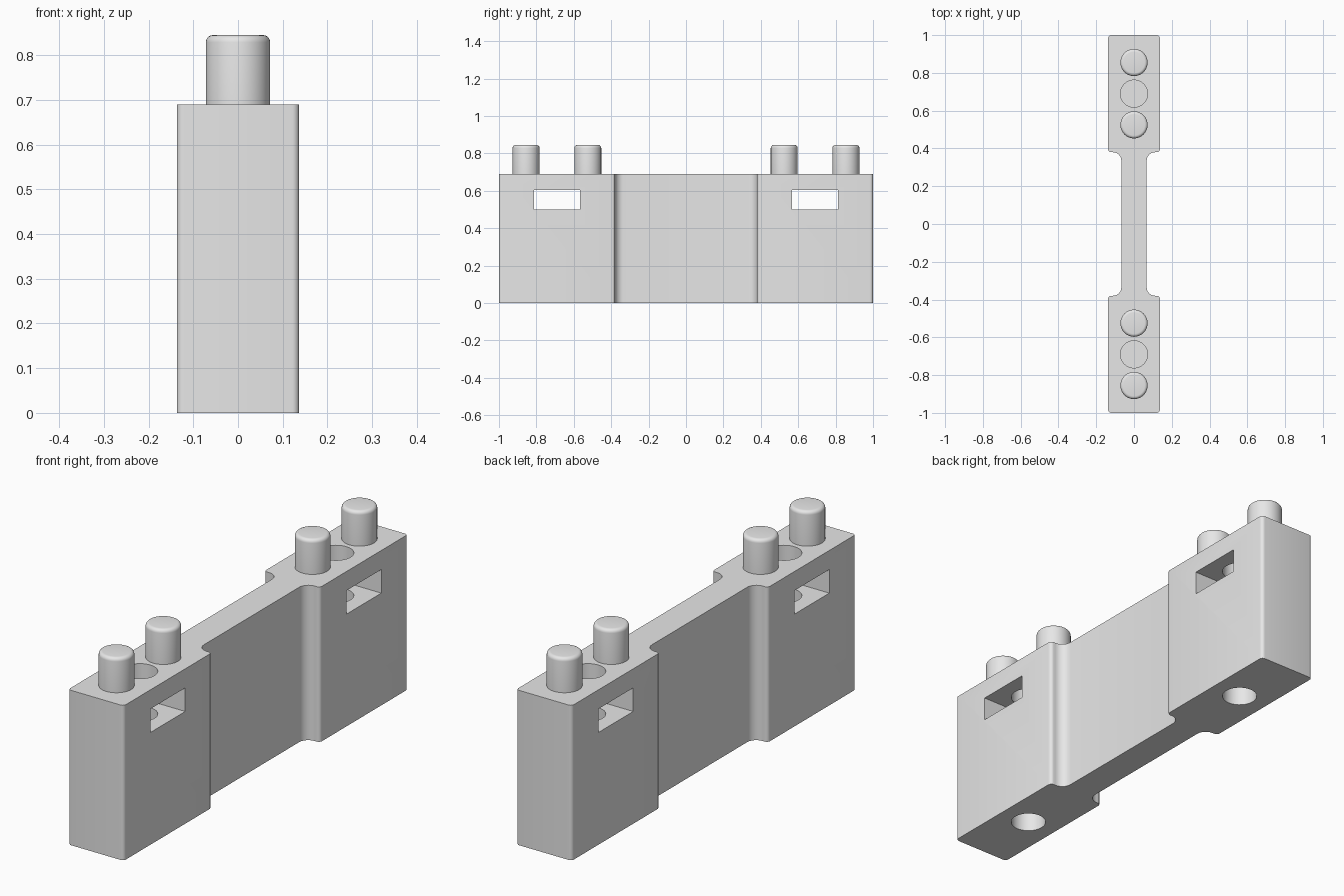
import bpy, bmesh
from math import cos, sin, radians

if "Cube" in bpy.data.objects:
    bpy.data.objects.remove(bpy.data.objects["Cube"], do_unlink=True)

# Main dimensions
HALF_W, WEB, SHOULDER, HEIGHT = 0.137, 0.067, 0.38, 0.69
CORNER, FILLET = 0.016, 0.045
PIN_R, PIN_TOP = 0.072, 0.845
HOLE_Y, PIN_OFFSET = 0.69, 0.165

grey = bpy.data.materials.new("light_grey")
grey.use_nodes = True
grey.diffuse_color = (0.8, 0.8, 0.8, 1)
grey.node_tree.nodes["Principled BSDF"].inputs["Base Color"].default_value = grey.diffuse_color


def finish(bm, name):
    bmesh.ops.recalc_face_normals(bm, faces=bm.faces)
    mesh = bpy.data.meshes.new(name)
    bm.to_mesh(mesh)
    bm.free()
    mesh.materials.append(grey)
    obj = bpy.data.objects.new(name, mesh)
    bpy.context.collection.objects.link(obj)
    return obj


def activate(obj):
    bpy.ops.object.select_all(action="DESELECT")
    obj.select_set(True)
    bpy.context.view_layer.objects.active = obj


def smooth(obj):
    activate(obj)
    bpy.ops.object.shade_smooth_by_angle(angle=radians(35))


def arc(cx, cy, r, start, end, steps=8):
    angles = [radians(start + (end - start) * i / steps) for i in range(steps + 1)]
    return [(cx + r * cos(a), cy + r * sin(a)) for a in angles]


def cylinder(name, y, z0, z1, rim=0):
    bm = bmesh.new()
    bmesh.ops.create_cone(bm, cap_ends=True, segments=48, radius1=PIN_R,
                          radius2=PIN_R, depth=z1 - z0)
    bmesh.ops.translate(bm, verts=bm.verts, vec=(0, y, (z0 + z1) / 2))
    if rim:
        edges = [e for e in bm.edges if all(v.co.z > z1 - 0.001 for v in e.verts)]
        bmesh.ops.bevel(bm, geom=edges, offset=rim, segments=5, profile=0.5,
                        affect="EDGES")
    return finish(bm, name)


def box(name, y, z0, z1, size_x, size_y):
    bm = bmesh.new()
    bmesh.ops.create_cube(bm, size=1)
    bmesh.ops.scale(bm, verts=bm.verts, vec=(size_x, size_y, z1 - z0))
    bmesh.ops.translate(bm, verts=bm.verts, vec=(0, y, (z0 + z1) / 2))
    return finish(bm, name)


def cut(target, cutter):
    activate(target)
    mod = target.modifiers.new("cut", "BOOLEAN")
    mod.operation, mod.solver, mod.object = "DIFFERENCE", "EXACT", cutter
    bpy.ops.object.modifier_apply(modifier=mod.name)
    bpy.data.objects.remove(cutter, do_unlink=True)


# Body: waisted outline, one quarter mirrored twice and extruded upward
quarter = (arc(WEB + FILLET, SHOULDER - FILLET, FILLET, 180, 90)
           + arc(HALF_W - CORNER, SHOULDER + CORNER, CORNER, -90, 0, 5)
           + arc(HALF_W - CORNER, 1 - CORNER, CORNER, 0, 90, 5))
half = quarter + [(-x, y) for x, y in reversed(quarter)]
outline = half + [(-x, -y) for x, y in half]
bm = bmesh.new()
base = bm.faces.new([bm.verts.new((x, y, 0)) for x, y in outline])
top = bmesh.ops.extrude_face_region(bm, geom=[base])["geom"]
bmesh.ops.translate(bm, vec=(0, 0, HEIGHT),
                    verts=[g for g in top if isinstance(g, bmesh.types.BMVert)])
body = finish(bm, "body")

# Blind holes above and below, and the cross slots
for side in (-1, 1):
    y = side * HOLE_Y
    cut(body, cylinder("top_hole_cutter", y, 0.33, HEIGHT + 0.1))
    cut(body, cylinder("bottom_hole_cutter", y, -0.1, 0.18))
    cut(body, box("slot_cutter", y, 0.5, 0.605, 1, 0.246))
smooth(body)

# Locating pins with rounded rims
for end, side in (("front", -1), ("back", 1)):
    for place, step in (("inner", -1), ("outer", 1)):
        y = side * (HOLE_Y + step * PIN_OFFSET)
        smooth(cylinder(f"{end}_{place}_pin", y, HEIGHT - 0.01, PIN_TOP, 0.016))
